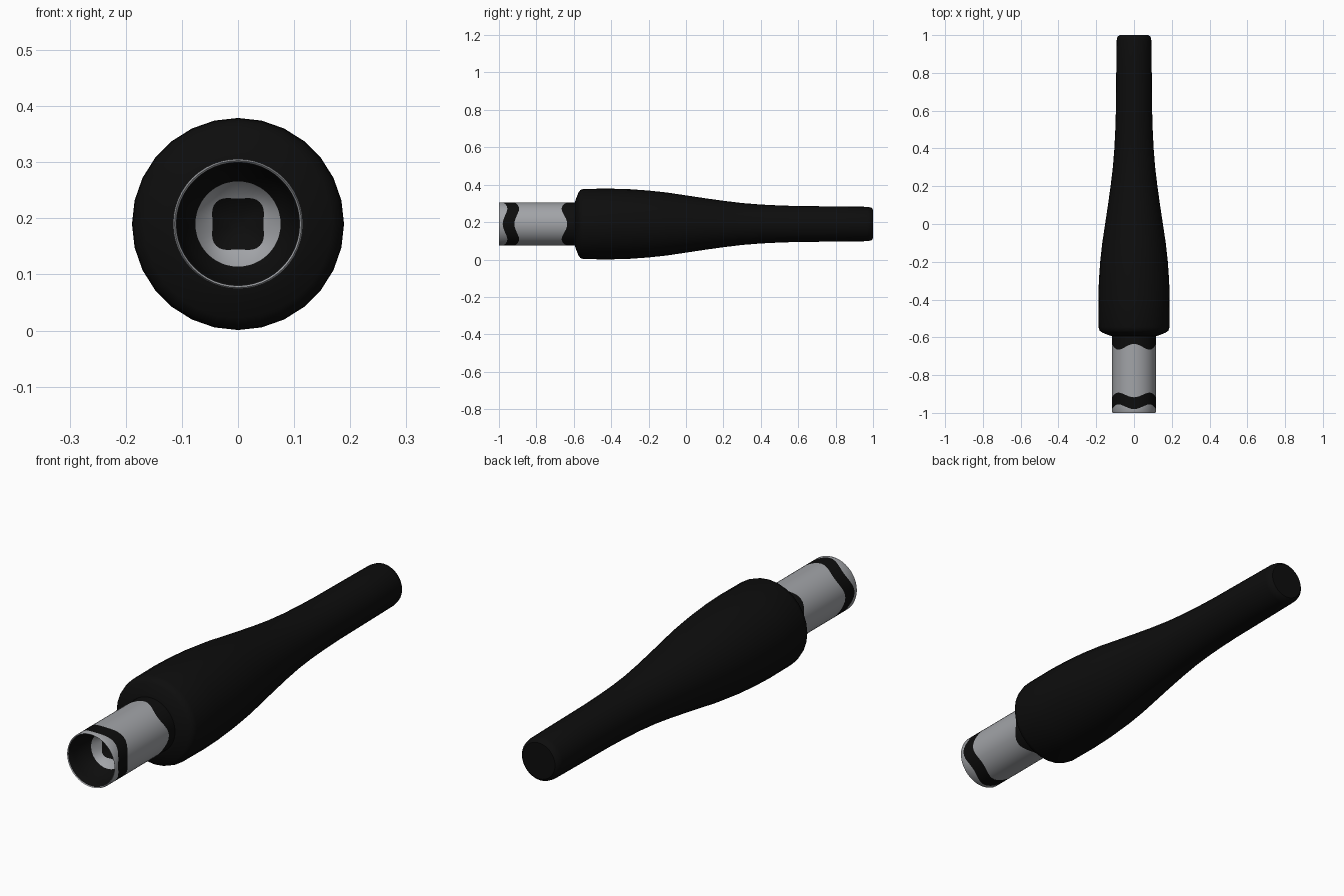
import bpy, math

if "Cube" in bpy.data.objects:
    bpy.data.objects.remove(bpy.data.objects["Cube"])

CZ = 0.19  # height of the long axis


def material(name, rgb):
    m = bpy.data.materials.new(name)
    m.diffuse_color = (*rgb, 1)
    m.use_nodes = True
    m.node_tree.nodes["Principled BSDF"].inputs["Base Color"].default_value = m.diffuse_color
    return m


BLACK = material("black rubber", (0.004, 0.004, 0.004))
GREY = material("brushed grey metal", (0.36, 0.37, 0.39))


def lathe(name, rings, sides, closed_start=False, closed_end=False):
    """Rings: (y, radius, y wave, radius wave, material of the strip after it)."""
    verts, faces, mats = [], [], []
    for y, r, wy, wr, _ in rings:
        for i in range(sides):
            a = 2 * math.pi * i / sides
            c = math.cos(4 * a)
            rr = r + wr * c
            verts.append((rr * math.cos(a), y + wy * c, CZ + rr * math.sin(a)))
    for k in range(len(rings) - 1):
        for i in range(sides):
            j = (i + 1) % sides
            faces.append((k * sides + i, (k + 1) * sides + i,
                          (k + 1) * sides + j, k * sides + j))
            mats.append(rings[k][4])
    if closed_start:
        faces.append(tuple(range(sides)))
        mats.append(0)
    if closed_end:
        n = (len(rings) - 1) * sides
        faces.append(tuple(n + i for i in reversed(range(sides))))
        mats.append(0)
    me = bpy.data.meshes.new(name)
    me.from_pydata(verts, [], faces)
    me.materials.append(BLACK)
    me.materials.append(GREY)
    me.polygons.foreach_set("material_index", mats)
    me.update()
    ob = bpy.data.objects.new(name, me)
    bpy.context.collection.objects.link(ob)
    bpy.ops.object.select_all(action='DESELECT')
    ob.select_set(True)
    bpy.context.view_layer.objects.active = ob
    bpy.ops.object.shade_smooth_by_angle(angle=math.radians(40))
    return ob


# Tapered grip with rounded shoulder and tip
grip = [(-0.595, 0.112), (-0.59, 0.13), (-0.575, 0.168), (-0.565, 0.182),
        (-0.545, 0.188), (-0.4, 0.189), (-0.3, 0.186), (-0.2, 0.179),
        (-0.1, 0.168), (0, 0.153), (0.1, 0.138), (0.2, 0.124), (0.3, 0.112),
        (0.4, 0.104), (0.5, 0.099), (0.6, 0.096), (0.8, 0.094),
        (0.97, 0.092), (0.99, 0.088), (1.0, 0.077)]
lathe("grip", [(y, r, 0, 0, 0) for y, r in grip], 28, True, True)

# Metal socket: outer wall with wavy bands, then the rim and the hollow mouth
R = 0.116
socket = [
    (-0.57, R, 0, 0, 0),
    (-0.65, R, 0.015, 0, 1),
    (-0.905, R, -0.0125, 0, 0),
    (-0.9675, R, -0.0125, 0, 1),
    (-0.993, R, 0, 0, 1),
    (-1.0, 0.113, 0, 0, 1),
    (-0.997, 0.110, 0, 0, 0),
    (-0.96, 0.106, 0, 0, 0),
    (-0.92, 0.094, 0, 0, 0),
    (-0.89, 0.076, 0, 0, 1),
    (-0.86, 0.050, 0, -0.005, 0),
    (-0.845, 0.015, 0, 0, 0),
]
lathe("socket", [(y, r, wy, wr, m) for y, r, wy, wr, m in socket], 48, True, True)
